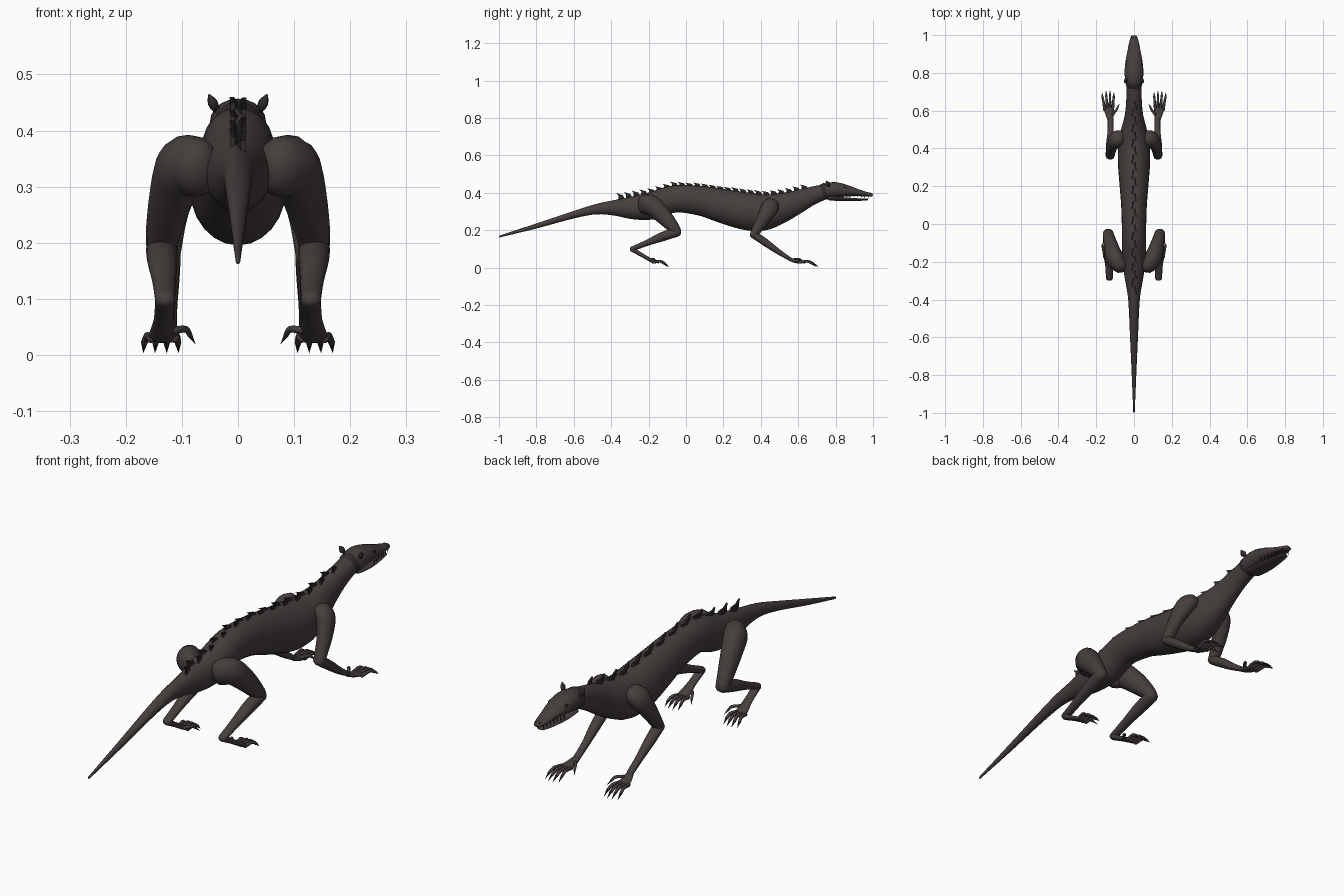
import bpy, bmesh, math, random
from mathutils import Vector

random.seed(4)


def material(name, rgb):
    m = bpy.data.materials.new(name)
    m.diffuse_color = (*rgb, 1)
    return m


SKIN = material("dark brown grey skin", (0.060, 0.048, 0.046))
HORN = material("near black horn", (0.028, 0.023, 0.023))
EYE = material("black eye", (0.012, 0.010, 0.010))


def finish(bm, name, mat, smooth=True):
    bmesh.ops.recalc_face_normals(bm, faces=bm.faces[:])
    me = bpy.data.meshes.new(name)
    bm.to_mesh(me)
    bm.free()
    ob = bpy.data.objects.new(name, me)
    bpy.context.collection.objects.link(ob)
    me.materials.append(mat)
    if smooth:
        bpy.ops.object.select_all(action='DESELECT')
        ob.select_set(True)
        bpy.context.view_layer.objects.active = ob
        bpy.ops.object.shade_smooth_by_angle(angle=math.radians(50))
    return ob


def spline(pts, steps):
    """Smooth curve through 5-value stations: x, y, z, half width, half depth."""
    out = []
    for i in range(len(pts) - 1):
        a, b = pts[max(i - 1, 0)], pts[i]
        c, d = pts[i + 1], pts[min(i + 2, len(pts) - 1)]
        for k in range(steps):
            t = k / steps
            out.append([0.5 * (2 * q + (r - p) * t + (2 * p - 5 * q + 4 * r - s) * t * t
                               + (3 * q - p - 3 * r + s) * t ** 3)
                        for p, q, r, s in zip(a, b, c, d)])
    out.append(list(pts[-1]))
    return out


def loft(bm, pts, sides=16, steps=4):
    """Tube with elliptical sections and rounded ends."""
    st = spline(pts, steps)
    pos = [Vector(p[:3]) for p in st]
    rings = []

    def ring(c, t, w, d):
        side = (Vector((1, 0, 0)) - t * t.x).normalized()
        up = side.cross(t)
        rings.append([bm.verts.new(c + side * w * math.cos(2 * math.pi * j / sides)
                                   + up * d * math.sin(2 * math.pi * j / sides))
                      for j in range(sides)])

    n = len(st)
    for i, p in enumerate(st):
        t = (pos[min(i + 1, n - 1)] - pos[max(i - 1, 0)]).normalized()
        w, d = max(p[3], 0.001), max(p[4], 0.001)
        r = min(w, d)
        if i == 0:
            for k, s in ((0.85, 0.45), (0.5, 0.85)):
                ring(pos[i] - t * r * k, t, w * s, d * s)
        ring(pos[i], t, w, d)
        if i == n - 1:
            for k, s in ((0.5, 0.85), (0.85, 0.45)):
                ring(pos[i] + t * r * k, t, w * s, d * s)
    for a, b in zip(rings, rings[1:]):
        for j in range(sides):
            k = (j + 1) % sides
            bm.faces.new((a[j], a[k], b[k], b[j]))
    bm.faces.new(rings[0])
    bm.faces.new(rings[-1])


def spike(bm, base, tip, w, sides=5):
    """Pointed cone from base to tip."""
    base, tip = Vector(base), Vector(tip)
    t = (tip - base).normalized()
    side = t.orthogonal().normalized()
    up = t.cross(side)
    v = [bm.verts.new(base + side * w * math.cos(2 * math.pi * j / sides)
                      + up * w * math.sin(2 * math.pi * j / sides)) for j in range(sides)]
    end = bm.verts.new(tip)
    for j in range(sides):
        bm.faces.new((v[j], v[(j + 1) % sides], end))
    bm.faces.new(v)


def part(name, pts, mat=SKIN, sides=16, steps=4):
    bm = bmesh.new()
    loft(bm, pts, sides, steps)
    return finish(bm, name, mat)


# Tail, trunk and neck: y, bottom, top, half width
BODY = [(-0.995, 0.162, 0.172, 0.004), (-0.8, 0.210, 0.236, 0.012), (-0.6, 0.264, 0.302, 0.021),
        (-0.48, 0.285, 0.340, 0.026), (-0.38, 0.278, 0.362, 0.033), (-0.28, 0.258, 0.382, 0.050),
        (-0.18, 0.258, 0.405, 0.064), (-0.06, 0.295, 0.440, 0.064), (0.08, 0.278, 0.437, 0.067),
        (0.2, 0.238, 0.420, 0.076), (0.32, 0.202, 0.402, 0.085), (0.41, 0.198, 0.393, 0.083),
        (0.5, 0.235, 0.398, 0.068), (0.58, 0.280, 0.411, 0.048), (0.66, 0.328, 0.430, 0.041),
        (0.75, 0.370, 0.448, 0.040)]
part("body_and_tail", [(0, y, (b + t) / 2, w, (t - b) / 2) for y, b, t, w in BODY], sides=24)

# Head and jaw
HEAD = [(0.752, 0.366, 0.452, 0.045), (0.80, 0.374, 0.457, 0.050), (0.86, 0.380, 0.442, 0.045),
        (0.92, 0.382, 0.419, 0.034), (0.965, 0.380, 0.405, 0.025), (0.99, 0.379, 0.399, 0.017)]
JAW = [(0.77, 0.359, 0.386, 0.038), (0.84, 0.356, 0.377, 0.038), (0.92, 0.357, 0.371, 0.028),
       (0.97, 0.360, 0.370, 0.018)]
part("head", [(0, y, (b + t) / 2, w, (t - b) / 2) for y, b, t, w in HEAD], sides=20)
part("lower_jaw", [(0, y, (b + t) / 2, w, (t - b) / 2) for y, b, t, w in JAW], sides=16)
part("neck_fold", [(0, 0.737, 0.406, 0.043, 0.044), (0, 0.745, 0.408, 0.044, 0.045)], HORN, 20, 1)

teeth = bmesh.new()
for s in (-1, 1):
    for i in range(7):
        y = 0.86 + i * 0.019
        x = s * (0.034 - i * 0.0028)
        spike(teeth, (x, y, 0.387), (x, y, 0.367), 0.003, 4)
finish(teeth, "teeth", HORN, False)

# Overlapping thin fins along the spine
fins = bmesh.new()
COUNT = 25
for i in range(COUNT):
    y = -0.345 + i * 0.98 / (COUNT - 1)
    k = next(j for j in range(len(BODY) - 1) if BODY[j + 1][0] >= y)
    f = (y - BODY[k][0]) / (BODY[k + 1][0] - BODY[k][0])
    z = BODY[k][2] * (1 - f) + BODY[k + 1][2] * f
    h = 0.018 + random.uniform(-0.003, 0.003) + 0.014 * max(0, (-0.1 - y) / 0.25)
    x = 0.006 * (-1) ** i
    slant = 0.004 * (-1) ** i
    outline = [(0.020, -0.008), (0.008, h * 0.6), (-0.026, h), (-0.016, h * 0.45), (-0.018, -0.008)]
    loops = [[fins.verts.new((x + e - slant * dy / 0.02, y + dy, z + dz)) for dy, dz in outline]
             for e in (-0.004, 0.004)]
    fins.faces.new(loops[0])
    fins.faces.new(loops[1])
    for j in range(5):
        m = (j + 1) % 5
        fins.faces.new((loops[0][j], loops[0][m], loops[1][m], loops[1][j]))
finish(fins, "spine_fins", HORN, False)

# Limb stations for the +x side: x, y, z, half width, half depth
THIGH = [(0.075, -0.215, 0.335, 0.045, 0.055), (0.100, -0.185, 0.335, 0.047, 0.053),
         (0.118, -0.13, 0.285, 0.040, 0.046), (0.132, -0.075, 0.225, 0.032, 0.034),
         (0.136, -0.05, 0.195, 0.028, 0.025)]
SHANK = [(0.136, -0.048, 0.190, 0.028, 0.024), (0.135, -0.12, 0.168, 0.027, 0.025),
         (0.132, -0.21, 0.132, 0.021, 0.016), (0.130, -0.288, 0.100, 0.018, 0.013)]
HIND_FOOT = [(0.130, -0.288, 0.098, 0.018, 0.013), (0.132, -0.23, 0.064, 0.018, 0.010),
             (0.135, -0.175, 0.032, 0.026, 0.010)]
UPPER_ARM = [(0.078, 0.455, 0.335, 0.036, 0.044), (0.098, 0.445, 0.315, 0.036, 0.046),
             (0.117, 0.41, 0.255, 0.029, 0.035), (0.126, 0.365, 0.182, 0.024, 0.022)]
FOREARM = [(0.126, 0.360, 0.178, 0.024, 0.020), (0.126, 0.42, 0.138, 0.022, 0.020),
           (0.124, 0.49, 0.088, 0.016, 0.015), (0.124, 0.55, 0.050, 0.015, 0.010)]
HAND = [(0.124, 0.55, 0.048, 0.015, 0.010), (0.129, 0.58, 0.036, 0.022, 0.010),
        (0.133, 0.61, 0.030, 0.026, 0.009)]


def digits(name, s, y0, reach):
    """Four arched toes and an inner thumb, each with a claw."""
    toes, claws = bmesh.new(), bmesh.new()
    for i in range(4):
        x0, x1 = 0.113 + i * 0.014, 0.106 + i * 0.021
        r = reach * (0.9, 1.0, 1.0, 0.88)[i]
        xt = x0 + (x1 - x0) * 0.85
        loft(toes, [(s * x0, y0 - 0.01, 0.029, 0.008, 0.008),
                    (s * (x0 + x1) / 2, y0 + r * 0.4, 0.034, 0.0065, 0.007),
                    (s * xt, y0 + r * 0.7, 0.022, 0.006, 0.006)], 8, 3)
        spike(claws, (s * xt, y0 + r * 0.7, 0.023), (s * x1, y0 + r, 0.003), 0.006)
    loft(toes, [(s * 0.112, y0 - 0.035, 0.044, 0.007, 0.007),
                (s * 0.093, y0 - 0.01, 0.046, 0.006, 0.006),
                (s * 0.086, y0 + 0.005, 0.036, 0.005, 0.005)], 8, 3)
    spike(claws, (s * 0.087, y0 + 0.004, 0.037), (s * 0.075, y0 + 0.022, 0.018), 0.005)
    finish(toes, name + "_toes", SKIN)
    finish(claws, name + "_claws", HORN, False)


for s, tag in ((-1, "left"), (1, "right")):
    for name, pts in (("thigh", THIGH), ("shank", SHANK), ("hind_foot", HIND_FOOT),
                      ("upper_arm", UPPER_ARM), ("forearm", FOREARM), ("hand", HAND)):
        part(f"{tag}_{name}", [(s * p[0], *p[1:]) for p in pts])
    digits(f"{tag}_hind", s, -0.165, 0.075)
    digits(f"{tag}_front", s, 0.615, 0.095)
    # Small leaf ears, eyes and nostrils
    part(f"{tag}_ear", [(s * 0.038, 0.765, 0.436, 0.006, 0.006), (s * 0.045, 0.757, 0.449, 0.009, 0.013),
                        (s * 0.051, 0.752, 0.462, 0.003, 0.004)], HORN, 10, 3)
    part(f"{tag}_eye", [(s * 0.036, 0.845, 0.428, 0.006, 0.006), (s * 0.037, 0.857, 0.425, 0.006, 0.006)],
         EYE, 10, 2)
    part(f"{tag}_nostril", [(s * 0.009, 0.984, 0.398, 0.003, 0.003), (s * 0.009, 0.99, 0.396, 0.003, 0.003)],
         EYE, 8, 1)
